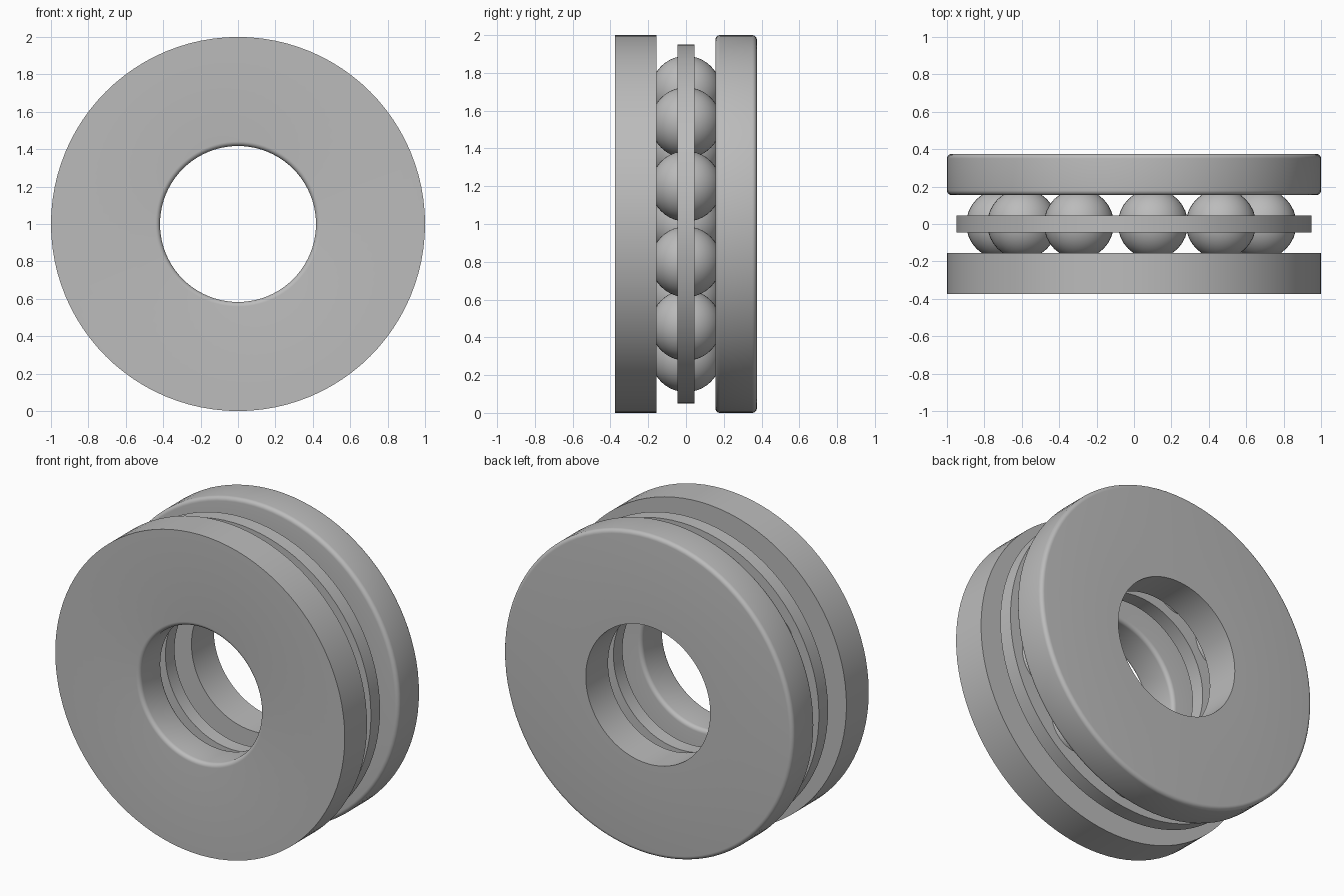
import bpy, bmesh
from math import sin, cos, pi, asin, radians
from mathutils import Matrix, Vector

cube = bpy.data.objects.get("Cube")
if cube:
    bpy.data.objects.remove(cube, do_unlink=True)

PITCH, BALL_R, BALLS = 0.71, 0.187, 11
FACE, BACK, OUTER = 0.155, 0.375, 1.0
FILLET, GROOVE_R = 0.025, 0.19
CENTRE = Vector((0, 0, 1))

steel = bpy.data.materials.new("grey_steel")
steel.use_nodes = True
GREY = (0.5, 0.5, 0.5, 1)
steel.diffuse_color = GREY
steel.node_tree.nodes["Principled BSDF"].inputs["Base Color"].default_value = GREY


def finish(name, bm):
    """Turn a bmesh into a smooth-shaded steel object."""
    bmesh.ops.recalc_face_normals(bm, faces=bm.faces)
    mesh = bpy.data.meshes.new(name)
    bm.to_mesh(mesh)
    bm.free()
    mesh.materials.append(steel)
    obj = bpy.data.objects.new(name, mesh)
    bpy.context.collection.objects.link(obj)
    bpy.ops.object.select_all(action="DESELECT")
    obj.select_set(True)
    bpy.context.view_layer.objects.active = obj
    bpy.ops.object.shade_smooth_by_angle(angle=radians(30))
    return obj


def lathe(name, profile, steps=96):
    """Spin a closed (radius, y) profile around the bearing axis."""
    bm = bmesh.new()
    verts = [bm.verts.new((r, y, CENTRE.z)) for r, y in profile]
    edges = [bm.edges.new((a, b)) for a, b in zip(verts, verts[1:] + verts[:1])]
    bmesh.ops.spin(bm, geom=verts + edges, cent=CENTRE, axis=(0, 1, 0),
                   angle=2 * pi, steps=steps)
    bmesh.ops.remove_doubles(bm, verts=bm.verts, dist=0.0001)
    return finish(name, bm)


def corner(r, y, dr, dy, rounded, steps=6):
    """Corner points; dr and dy point into the material."""
    if not rounded:
        return [(r, y)]
    arc = [i * pi / 2 / steps for i in range(steps + 1)]
    points = [(r + dr * FILLET * (1 - cos(a)), y + dy * FILLET * (1 - sin(a))) for a in arc]
    return points if dr * dy > 0 else points[::-1]


def washer(name, side, bore, round_bore, round_rim):
    """Ring with a ball groove in its inner face."""
    half = asin((GROOVE_R ** 2 - FACE ** 2) ** 0.5 / GROOVE_R)
    groove = [(PITCH + GROOVE_R * sin(half * t / 4), GROOVE_R * cos(half * t / 4))
              for t in range(-4, 5)]
    profile = (corner(bore, FACE, 1, 1, round_bore) + groove
               + corner(OUTER, FACE, -1, 1, round_rim)
               + corner(OUTER, BACK, -1, -1, round_rim)
               + corner(bore, BACK, 1, -1, round_bore))
    # Order the bore and rim arcs so the outline runs without crossing
    if round_bore:
        n = 7
        profile = profile[:n] + profile[n:]
    return lathe(name, [(r, side * y) for r, y in profile])


# Washers: one with a rounded bore, the other with a rounded rim
washer("front_washer", -1, 0.417, True, False)
washer("back_washer", 1, 0.43, False, True)

# Flat cage ring
lathe("ball_cage", [(0.47, -0.045), (0.95, -0.045), (0.95, 0.045), (0.47, 0.045)])

# Balls
for k in range(BALLS):
    a = pi + k * 2 * pi / BALLS
    bm = bmesh.new()
    spot = CENTRE + PITCH * Vector((cos(a), 0, sin(a)))
    bmesh.ops.create_uvsphere(bm, u_segments=32, v_segments=20, radius=BALL_R,
                              matrix=Matrix.Translation(spot))
    finish(f"ball_{k + 1}", bm)
